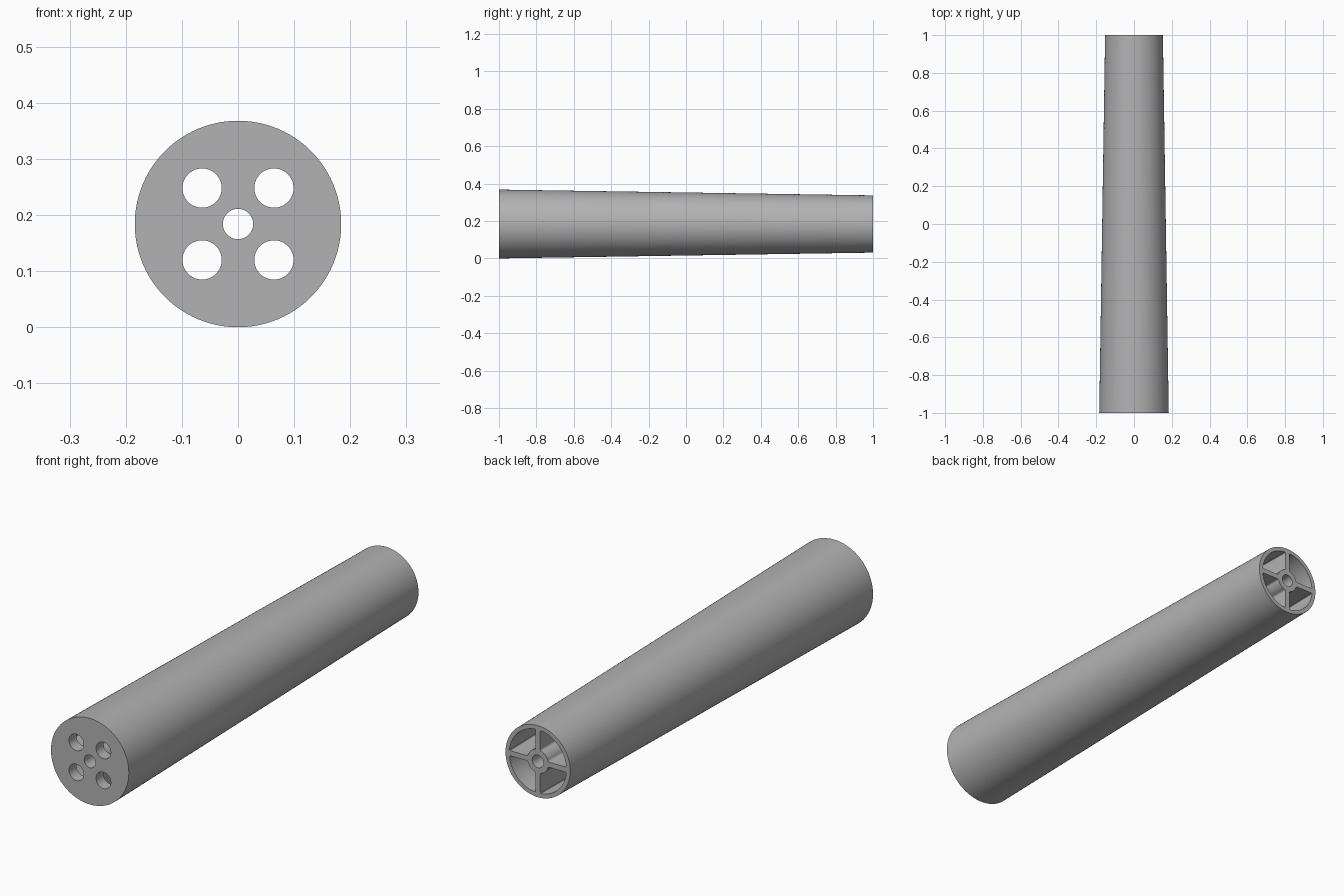
import bpy, bmesh
from math import sin, cos, asin, pi, radians

cube = bpy.data.objects.get("Cube")
if cube:
    bpy.data.objects.remove(cube, do_unlink=True)

R_FRONT, R_BACK = 0.184, 0.153
WALL, HUB, RIB_HALF, PLATE = 0.018, 0.05, 0.011, 0.05
SEG = 96

grey = bpy.data.materials.new("light grey")
grey.use_nodes = True
grey.diffuse_color = (0.45, 0.45, 0.45, 1)
grey.node_tree.nodes["Principled BSDF"].inputs["Base Color"].default_value = (0.45, 0.45, 0.45, 1)


def loft(name, sections):
    """Closed solid through equal-length loops given as (y, [(x, z), ...])."""
    bm = bmesh.new()
    rings = [[bm.verts.new((x, y, z + R_FRONT)) for x, z in pts] for y, pts in sections]
    n = len(rings[0])
    for a, b in zip(rings, rings[1:]):
        for i in range(n):
            j = (i + 1) % n
            bm.faces.new((a[i], a[j], b[j], b[i]))
    bm.faces.new(rings[0])
    bm.faces.new(rings[-1])
    bmesh.ops.recalc_face_normals(bm, faces=bm.faces)
    mesh = bpy.data.meshes.new(name)
    bm.to_mesh(mesh)
    bm.free()
    mesh.materials.append(grey)
    obj = bpy.data.objects.new(name, mesh)
    bpy.context.scene.collection.objects.link(obj)
    return obj


def circle(r, cx=0, cz=0, n=SEG):
    return [(cx + r * cos(2 * pi * i / n), cz + r * sin(2 * pi * i / n)) for i in range(n)]


def arc(r, n):
    """Quarter arc that stops short of the ribs on both sides."""
    a = asin(RIB_HALF / r)
    return [(r * cos(t), r * sin(t)) for t in (a + (pi / 2 - 2 * a) * i / n for i in range(n + 1))]


def round_corners(pts, corners, d):
    """Replace the chosen corners by short curves."""
    out = []
    for i, p in enumerate(pts):
        if i not in corners:
            out.append(p)
            continue
        ends = []
        for q in (pts[i - 1], pts[(i + 1) % len(pts)]):
            dx, dz = q[0] - p[0], q[1] - p[1]
            k = min(d / (dx * dx + dz * dz) ** 0.5, 0.9)
            ends.append((p[0] + dx * k, p[1] + dz * k))
        for t in (0, 0.33, 0.67, 1):
            out.append(tuple((1 - t) ** 2 * e + 2 * t * (1 - t) * c + t * t * f
                             for e, c, f in zip(ends[0], p, ends[1])))
    return out


def pocket(r, sx, sz):
    pts = arc(r, 18) + arc(HUB, 8)[::-1]
    pts = round_corners(pts, (0, 18, 19, len(pts) - 1), 0.007)
    return [(x * sx, z * sz) for x, z in pts]


def radius(y):
    return R_FRONT + (R_BACK - R_FRONT) * (y + 1) / 2


# Tapered body
body = loft("tapered_body", [(-1, circle(R_FRONT)), (1, circle(R_BACK))])

# Cutters: centre bore, then a pocket and an end-plate hole in each quarter
cutters = [loft("bore_cutter", [(-1.1, circle(0.027, n=32)), (1.1, circle(0.027, n=32))])]
start = -1 + PLATE
for sx in (-1, 1):
    for sz in (-1, 1):
        cutters.append(loft("pocket_cutter", [(y, pocket(radius(y) - WALL, sx, sz)) for y in (start, 1.1)]))
        hole = circle(0.035, 0.064 * sx, 0.064 * sz, 40)
        cutters.append(loft("hole_cutter", [(-1.1, hole), (start + 0.02, hole)]))

bpy.context.view_layer.objects.active = body
body.select_set(True)
for c in cutters:
    mod = body.modifiers.new("cut", 'BOOLEAN')
    mod.operation = 'DIFFERENCE'
    mod.solver = 'EXACT'
    mod.object = c
    bpy.ops.object.modifier_apply(modifier=mod.name)
for c in cutters:
    bpy.data.objects.remove(c, do_unlink=True)

# Smooth round walls, sharp rims
for o in bpy.context.selected_objects:
    o.select_set(o == body)
bpy.ops.object.shade_smooth_by_angle(angle=radians(30))
